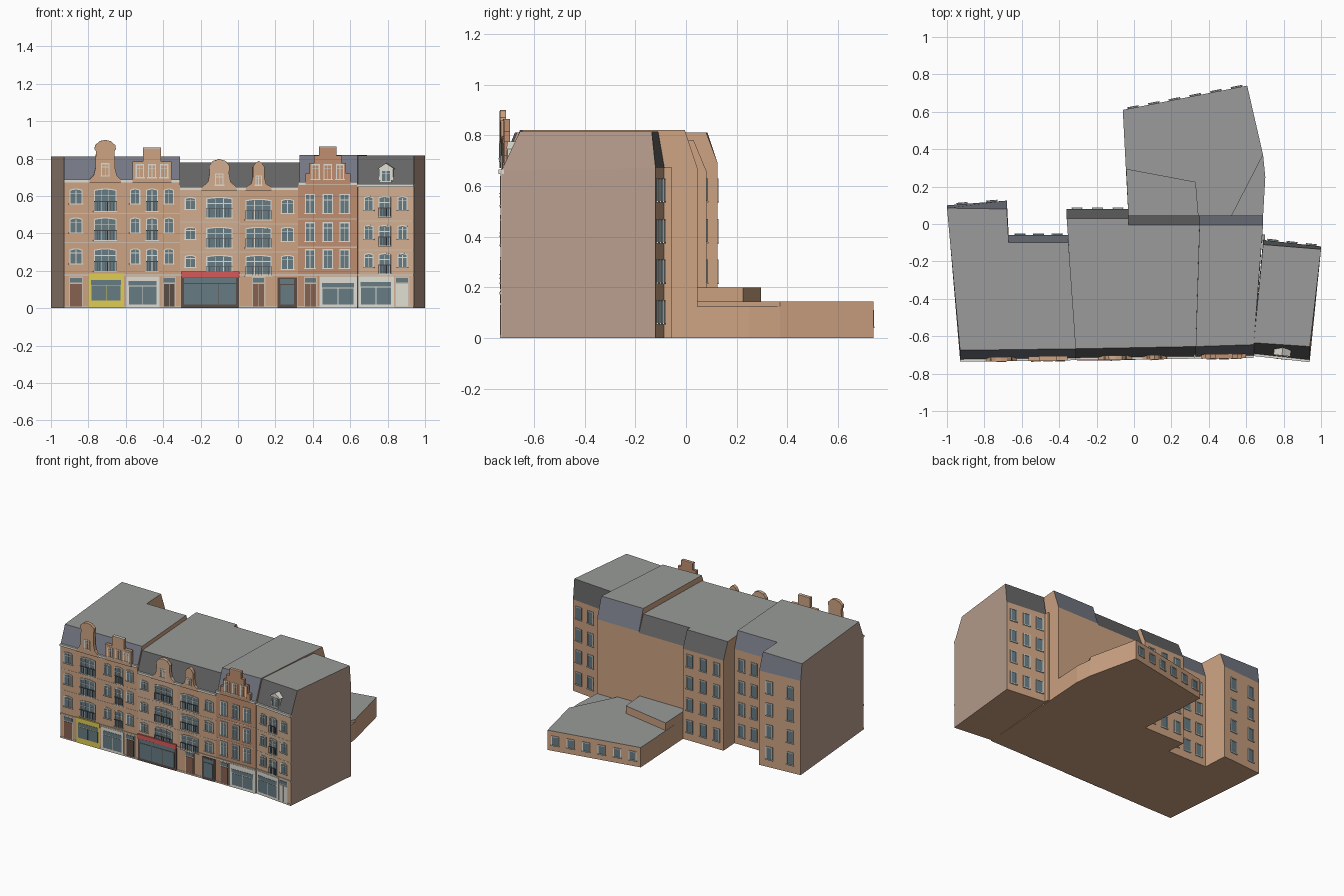
import bpy, bmesh, math
from mathutils import Vector

if "Cube" in bpy.data.objects:
    bpy.data.objects.remove(bpy.data.objects["Cube"])

def mat(name, r, g, b):
    m = bpy.data.materials.new(name)
    m.diffuse_color = [(c / 255) ** 2.2 for c in (r, g, b)] + [1]
    m.use_nodes = True
    m.node_tree.nodes["Principled BSDF"].inputs["Base Color"].default_value = m.diffuse_color
    return m

M = {n: mat(n, *c) for n, c in {
    'brick': (204, 162, 130), 'brick_pale': (208, 172, 142), 'brick_red': (190, 142, 112),
    'end_wall': (184, 157, 142), 'slate': (116, 119, 130), 'slate_dark': (100, 100, 100),
    'roof': (152, 154, 152), 'trim': (222, 220, 210), 'glass': (102, 122, 130),
    'iron': (72, 74, 78), 'door': (134, 98, 82), 'dark_wood': (92, 78, 72),
    'yellow': (222, 204, 84), 'red': (212, 92, 90), 'stone': (206, 190, 172)}.items()}

parts = {}

def plate(part, material, f, pts, d0, d1):
    """Extrude a (u, z) outline on wall f from depth d0 out to d1."""
    bm = parts.setdefault(part, (bmesh.new(), material))[0]
    a = [bm.verts.new(f(u, d0, z)) for u, z in pts]
    b = [bm.verts.new(f(u, d1, z)) for u, z in pts]
    fs = [bm.faces.new(a), bm.faces.new(b[::-1])]
    for i in range(len(pts)):
        j = (i + 1) % len(pts)
        fs.append(bm.faces.new((a[j], a[i], b[i], b[j])))
    bmesh.ops.recalc_face_normals(bm, faces=fs)

def box(part, material, f, u0, u1, z0, z1, d0, d1):
    plate(part, material, f, [(u0, z0), (u1, z0), (u1, z1), (u0, z1)], d0, d1)

def wall(p0, p1, u_is_x=False):
    p0, p1 = Vector(p0), Vector(p1)
    t = (p1 - p0).normalized()
    n = Vector((t.y, -t.x))
    def f(u, d, z):
        q = p0 + t * ((u - p0.x) / t.x if u_is_x else u) + n * d
        return (q.x, q.y, z)
    f.length = (p1 - p0).length
    return f

def body(name, pts, eave_f, eave_b, top, slate):
    """Wall ring, eaves ring and inset roof ring; pts are (x, y, y at roof)."""
    me, bm = bpy.data.meshes.new(name), bmesh.new()
    r0 = [bm.verts.new((x, y, 0)) for x, y, _ in pts]
    r1 = [bm.verts.new((x, y, eave_f if y < -.5 else eave_b)) for x, y, _ in pts]
    r2 = [bm.verts.new((x, t, top)) for x, _, t in pts]
    bm.faces.new(r0[::-1])
    bm.faces.new(r2).material_index = 3
    for i in range(len(pts)):
        j = (i + 1) % len(pts)
        dx, dy = pts[j][0] - pts[i][0], pts[j][1] - pts[i][1]
        side = abs(dy) > abs(dx)
        k = 1 if side and abs(pts[i][0]) > .9 else 0
        bm.faces.new((r0[i], r0[j], r1[j], r1[i])).material_index = k
        bm.faces.new((r1[i], r1[j], r2[j], r2[i])).material_index = k if side else 2
    bmesh.ops.recalc_face_normals(bm, faces=bm.faces)
    bm.to_mesh(me)
    for m in ('brick', 'end_wall', slate, 'roof'):
        me.materials.append(M[m])
    bpy.context.collection.objects.link(bpy.data.objects.new(name, me))

def window(f, u, z0, w, h, n=2, d=.004, arch=0.0, transom=True):
    b, h2 = .006, w / 2
    top = [(u + h2 * c, z0 + h - arch * c * c) for c in (1, .5, 0, -.5, -1)]
    plate('window_glass', 'glass', f, [(u - h2, z0), (u + h2, z0)] + top, d - .003, d + .002)
    plate('window_frames', 'trim', f, top + [(x, z - b) for x, z in top[::-1]], d, d + .005)
    for i in range(n + 1):
        x = u - h2 + b / 2 + (w - b) * i / n
        t = b / 2 if i in (0, n) else .002
        box('window_frames', 'trim', f, x - t, x + t, z0, z0 + h - arch - .002, d, d + .005)
    box('window_frames', 'trim', f, u - h2 - .004, u + h2 + .004, z0 - .006, z0, d, d + .007)
    if transom:
        box('window_frames', 'trim', f, u - h2, u + h2, z0 + h * .66, z0 + h * .66 + .004, d, d + .005)

# Main house volumes with mansard roofs
body('left_block', [(-.93, -.725, -.675), (-.31, -.717, -.667), (-.35, -.06, -.10),
     (-.67, -.06, -.10), (-.68, .125, .08), (-1, .10, .085)], .685, .69, .81, 'slate')
body('middle_block', [(-.31, -.717, -.667), (.33, -.709, -.655), (.35, .045, -.005),
     (-.03, .045, -.005), (-.03, .08, .03), (-.36, .08, .03)], .645, .66, .78, 'slate_dark')
body('right_block', [(.33, -.709, -.655), (.64, -.705, -.645), (.69, .045, -.005),
     (.35, .045, -.005)], .67, .67, .82, 'slate')
body('end_block', [(.64, -.695, -.635), (.94, -.728, -.655), (1, -.12, -.135),
     (.69, -.085, -.11)], .66, .67, .815, 'slate_dark')

# Low rear annex
def slab(name, pts, h):
    flat = lambda x, d, y: (x, y, d)
    plate(name, 'brick', flat, pts, 0, h)
    plate(name + '_roof', 'roof', flat, pts, h, h + .002)
slab('annex', [(-.03, .04), (.52, .04), (.69, .37), (.605, .74), (-.06, .61)], .143)
slab('annex_low_corner', [(.52, .04), (.69, .04), (.702, .25), (.69, .37)], .123)
slab('annex_upper', [(-.03, .04), (.345, .04), (.33, .225), (-.042, .295)], .198)
slab('rear_pier', [(.685, -.10), (.70, -.10), (.70, -.055), (.685, -.055)], .67)

# Rear windows
for p0, p1, n in (((-.68, .125), (-1, .10), 2), ((-.36, -.06), (-.66, -.06), 3),
                  ((-.03, .08), (-.36, .08), 3), ((1, -.12), (.69, -.085), 3)):
    f = wall(p0, p1)
    for i in range(n):
        for z in (.06, .22, .38, .54):
            window(f, f.length * (i + .5) / n, z, .052, .09, 1, .002, transom=False)
f = wall((.605, .74), (-.06, .61))
for i in range(6):
    window(f, f.length * (i + .5) / 6, .045, .055, .065, 1, .002, transom=False)

# Street facades: x range, eaves, brick, window tops, (x, width, height, lights)
fA, fD = wall((-.93, -.725), (.64, -.705), True), wall((.64, -.695), (.94, -.728), True)
houses = [
    (-.93, -.61, .685, 'brick', (.64, .485, .32), [(-.866, .07, .08, 2), (-.71, .12, .12, 3)]),
    (-.61, -.31, .685, 'brick', (.64, .485, .32), [(-.55, .055, .08, 2), (-.46, .065, .12, 2), (-.37, .055, .08, 2)]),
    (-.31, .01, .645, 'brick_pale', (.595, .435, .285), [(-.255, .06, .065, 2), (-.10, .14, .11, 3)]),
    (.01, .32, .645, 'brick', (.585, .435, .285), [(.11, .14, .11, 3), (.265, .07, .075, 2)]),
    (.32, .64, .67, 'brick_red', (.61, .46, .315), [(x, .055, .10, 2) for x in (.385, .48, .57)]),
    (.64, .94, .66, 'brick_pale', (.60, .445, .295), [(.70, .05, .075, 2), (.785, .065, .11, 2), (.88, .055, .075, 2)])]
for k, (x0, x1, eave, brick, tops, wins) in enumerate(houses):
    f = fD if k == 5 else fA
    box(f'facade_{k + 1}', brick, f, x0, x1, 0, eave, -.002, .003)
    box('eaves_cornice', 'trim', f, x0, x1, eave - .012, eave + .004, -.01, .011)
    box('shop_cornice', 'stone', f, x0, x1, .172, .182, 0, .008)
    box('plinth', 'stone', f, x0, x1, 0, .012, 0, .006)
    for t in tops:
        if t != tops[-1]:
            box('floor_bands', 'stone', f, x0, x1, t - .137, t - .131, 0, .0045)
        for x, w, h, n in wins:
            window(f, x, t - h, w, h, n, arch=0 if k == 4 else .008)
            if h > .105:   # balcony railing
                box('railings', 'iron', f, x - w / 2, x + w / 2, t - h * .6, t - h * .6 + .004, .006, .012)
                for i in range(9):
                    u = x - w / 2 + .002 + (w - .004) * i / 8
                    box('railings', 'iron', f, u - .001, u + .001, t - h, t - h * .6, .008, .011)

# Gables from mirrored half outlines
def gable(name, brick, cx, half, wins, wz, wh, ww):
    pts = [(cx + u, z) for u, z in half] + [(cx - u, z) for u, z in half[::-1] if u]
    plate(name, brick, fA, pts, -.012, .012)
    for u in wins:
        window(fA, cx + u, wz, ww, wh, 2, .0095)
gable('neck_gable', 'brick', -.71, [(.085, .67), (.082, .69), (.062, .71), (.052, .75), (.05, .84),
      (.057, .85), (.055, .87), (.03, .893), (0, .90)], [0], .71, .065, .045)
gable('block_gable', 'brick', -.46, [(.105, .67), (.105, .785), (.048, .785), (.048, .858)],
      [-.065, 0, .065], .70, .07, .045)
gable('bell_gable', 'brick_pale', -.10, [(.095, .63), (.09, .65), (.06, .675), (.052, .72), (.055, .76),
      (.035, .787), (0, .797)], [0], .66, .06, .045)
gable('small_gable', 'brick', .11, [(.07, .63), (.065, .65), (.04, .665), (.031, .70), (.031, .755),
      (.018, .775), (0, .787)], [0], .66, .05, .035)
gable('step_gable', 'brick_red', .48, [(.12, .66), (.12, .72), (.098, .72), (.098, .775), (.073, .775),
      (.073, .815), (.047, .815), (.047, .865)], [-.065, 0, .065], .69, .08, .045)
for cx, w, z in ((-.46, .048, .858), (.48, .047, .865)):
    box('gable_caps', 'stone', fA, cx - w, cx + w, z - .006, z, -.013, .013)

# White dormer on the end house
box('dormer', 'trim', fD, .752, .828, .665, .745, -.07, -.012)
plate('dormer_roof', 'trim', fD, [(.745, .745), (.835, .745), (.79, .775)], -.08, -.008)
window(fD, .79, .68, .055, .06, 2, -.011)

# Shop fronts: x range, height, frame colour, glass top
for x0, x1, h, c, g in ((-.80, -.61, .185, 'yellow', .15), (-.60, -.42, .17, 'trim', .145),
                        (-.305, .005, .165, 'dark_wood', .16), (.21, .315, .165, 'dark_wood', .155),
                        (.435, .635, .17, 'trim', .135), (.642, .835, .17, 'trim', .14)):
    f = fD if x0 > .64 else fA
    box('shop_front_' + c, c, f, x0, x1, 0, h, 0, .007)
    z0 = .04 if c == 'yellow' else .02
    n = max(1, round((x1 - x0) / .09))
    w = (x1 - x0 - .03) / n
    for i in range(n):
        a = x0 + .015 + i * w
        box('shop_glass', 'glass', f, a + .002, a + w - .002, z0, g - .03, .002, .009)
    box('shop_glass', 'glass', f, x0 + .015, x1 - .015, g - .025, g, .002, .009)
box('red_fascia', 'red', fA, -.305, .008, .163, .195, 0, .014)
box('yellow_fascia', 'yellow', fA, -.80, -.61, .155, .185, 0, .010)

# Street doors with transom lights
for x, w, c in ((-.866, .065, 'door'), (-.368, .06, 'dark_wood'), (.11, .06, 'door'),
                (.388, .06, 'door'), (.878, .065, 'trim')):
    f = fD if x > .64 else fA
    box('door_surround', 'stone', f, x - w / 2 - .006, x + w / 2 + .006, 0, .17, 0, .005)
    for s in (-1, 1):
        box('doors_' + c, c, f, x + s * w / 4 - w / 4 + .001, x + s * w / 4 + w / 4 - .001, .008, .13, 0, .008)
    box('shop_glass', 'glass', f, x - w / 2, x + w / 2, .138, .162, .002, .008)

# Turn the collected parts into objects
for name, (bm, material) in parts.items():
    me = bpy.data.meshes.new(name)
    bm.to_mesh(me)
    me.materials.append(M[material])
    bpy.context.collection.objects.link(bpy.data.objects.new(name, me))
